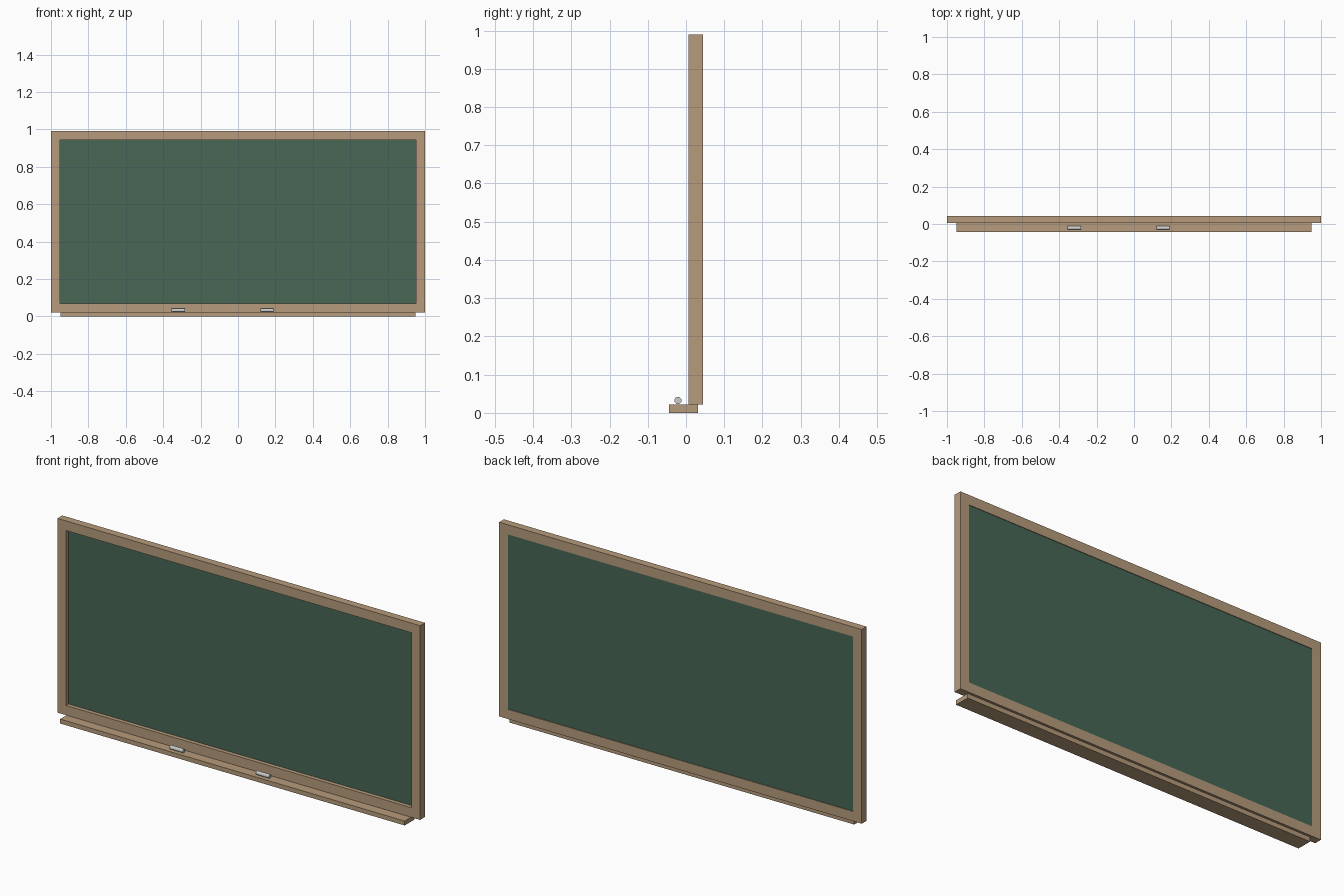
import bpy, bmesh
from mathutils import Matrix
from math import radians

if "Cube" in bpy.data.objects:
    bpy.data.objects.remove(bpy.data.objects["Cube"])


def material(name, rgb):
    m = bpy.data.materials.new(name)
    m.diffuse_color = (*rgb, 1)
    m.use_nodes = True
    m.node_tree.nodes["Principled BSDF"].inputs["Base Color"].default_value = m.diffuse_color
    return m


WOOD = material("wood", (0.47, 0.33, 0.20))
GREEN = material("board_green", (0.065, 0.135, 0.09))
CHALK = material("chalk_grey", (0.6, 0.6, 0.62))


def finish(name, bm, mat):
    bmesh.ops.recalc_face_normals(bm, faces=bm.faces)
    me = bpy.data.meshes.new(name)
    bm.to_mesh(me)
    bm.free()
    me.materials.append(mat)
    ob = bpy.data.objects.new(name, me)
    bpy.context.collection.objects.link(ob)
    return ob


def box(name, lo, hi, mat):
    bm = bmesh.new()
    size = [b - a for a, b in zip(lo, hi)]
    mid = [(a + b) / 2 for a, b in zip(lo, hi)]
    bmesh.ops.create_cube(bm, size=1,
                          matrix=Matrix.Translation(mid) @ Matrix.Diagonal((*size, 1)))
    return finish(name, bm, mat)


# Wooden frame: one rectangular ring, open at the middle
Z0, Z1, BAR = 0.022, 0.99, 0.048
Y0, Y1 = 0.006, 0.044
bm = bmesh.new()
loops = []
for y, inset in ((Y0, 0), (Y0, BAR), (Y1, BAR), (Y1, 0)):
    x, a, b = 1 - inset, Z0 + inset, Z1 - inset
    loops.append([bm.verts.new(p) for p in
                  ((-x, y, a), (x, y, a), (x, y, b), (-x, y, b))])
for k in range(4):
    p, q = loops[k], loops[(k + 1) % 4]
    for i in range(4):
        j = (i + 1) % 4
        bm.faces.new((p[i], p[j], q[j], q[i]))
finish("frame", bm, WOOD)

# Writing surface, recessed inside the frame
box("writing_surface", (-1 + BAR, 0.026, Z0 + BAR), (1 - BAR, 0.041, Z1 - BAR), GREEN)

# Tray under the frame
box("chalk_tray", (-0.95, -0.044, 0), (0.95, 0.032, 0.022), WOOD)

# Two chalk sticks lying on the tray
for i, x in enumerate((-0.32, 0.155)):
    bm = bmesh.new()
    bmesh.ops.create_cone(bm, cap_ends=True, segments=12, radius1=0.0095, radius2=0.0095,
                          depth=0.072,
                          matrix=Matrix.Translation((x, -0.021, 0.0325))
                          @ Matrix.Rotation(radians(90), 4, 'Y'))
    finish(f"chalk_stick_{i + 1}", bm, CHALK)
